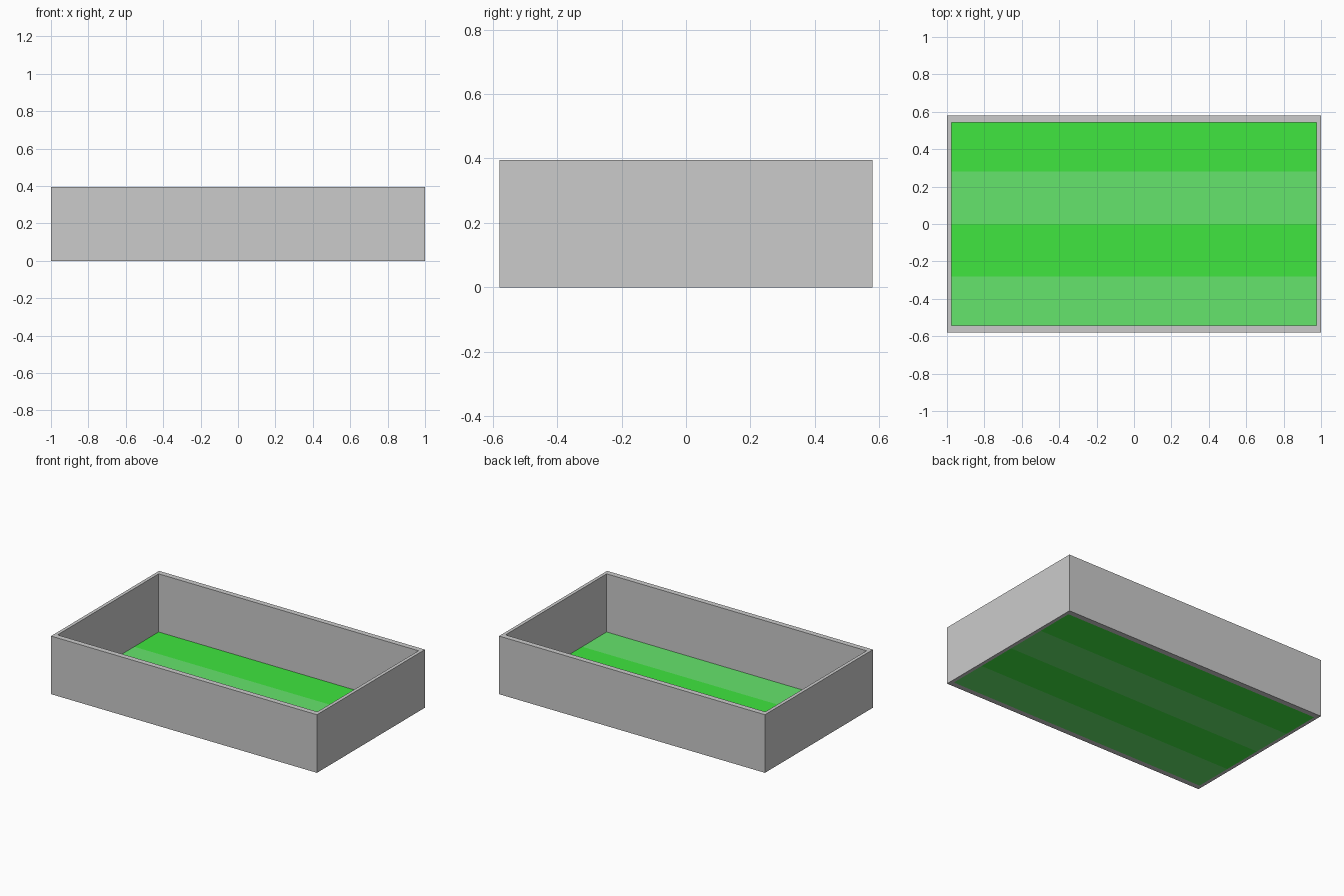
import bpy, bmesh

if "Cube" in bpy.data.objects:
    bpy.data.objects.remove(bpy.data.objects["Cube"])

OX, OY, H = 1.0, 0.58, 0.395      # outer half sizes and wall height
IX, IY = 0.977, 0.543             # inner half sizes


def finish(name, bm):
    mesh = bpy.data.meshes.new(name)
    bm.to_mesh(mesh)
    bm.free()
    ob = bpy.data.objects.new(name, mesh)
    bpy.context.collection.objects.link(ob)
    return ob


def ring(bm, x, y, z):
    return [bm.verts.new((sx * x, sy * y, z))
            for sx, sy in ((-1, -1), (1, -1), (1, 1), (-1, 1))]


# Perimeter walls: a closed rectangular frame, open top and bottom
bm = bmesh.new()
loops = [ring(bm, OX, OY, 0), ring(bm, OX, OY, H),
         ring(bm, IX, IY, H), ring(bm, IX, IY, 0)]
for k in range(4):
    a, b = loops[k], loops[(k + 1) % 4]
    for i in range(4):
        j = (i + 1) % 4
        bm.faces.new((a[i], a[j], b[j], b[i]))
bmesh.ops.recalc_face_normals(bm, faces=bm.faces)
finish("perimeter_walls", bm)

# Striped floor: one flat sheet with alternating greens
bm = bmesh.new()
rows = [[bm.verts.new((x, y, 0)) for x in (-IX, IX)]
        for y in (-IY, -0.28, 0, 0.28, IY)]
for i in range(4):
    a, b = rows[i], rows[i + 1]
    f = bm.faces.new((a[0], a[1], b[1], b[0]))
    f.material_index = i % 2
floor = finish("striped_floor", bm)
for name, col in (("light_green", (0.13, 0.78, 0.15, 1)),
                  ("bright_green", (0.05, 0.79, 0.05, 1))):
    mat = bpy.data.materials.new(name)
    mat.diffuse_color = col
    mat.use_nodes = True
    mat.node_tree.nodes["Principled BSDF"].inputs["Base Color"].default_value = mat.diffuse_color
    floor.data.materials.append(mat)
